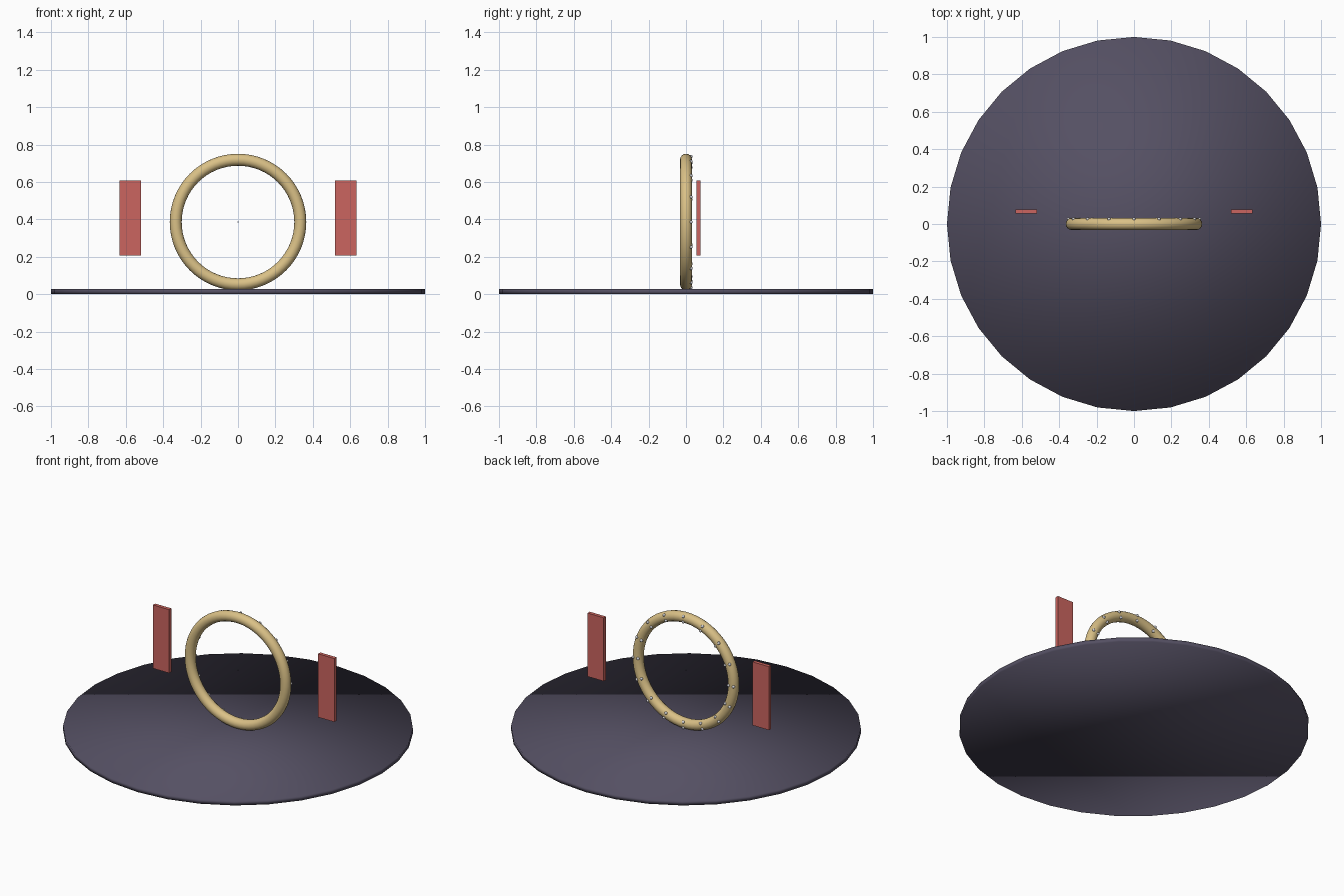
import bpy
from math import cos, sin, tau, pi

if "Cube" in bpy.data.objects:
    bpy.data.objects.remove(bpy.data.objects["Cube"])

RING_Z, RING_R, TUBE_R = 0.386, 0.333, 0.032


def material(name, color):
    mat = bpy.data.materials.new(name)
    mat.diffuse_color = color
    mat.use_nodes = True
    mat.node_tree.nodes["Principled BSDF"].inputs["Base Color"].default_value = mat.diffuse_color
    return mat


dark = material("dark_violet", (0.09, 0.08, 0.125, 1))
gold = material("gold", (0.70, 0.53, 0.24, 1))
red = material("red_glass", (0.60, 0.13, 0.115, 0.85))
silver = material("silver", (0.65, 0.65, 0.68, 1))


def finish(name, mat, smooth=True):
    obj = bpy.context.object
    obj.name = name
    obj.data.materials.append(mat)
    if smooth:
        bpy.ops.object.shade_smooth()
    return obj


# Round floor plate, softly shaded across its rim
bpy.ops.mesh.primitive_cylinder_add(vertices=32, radius=1, depth=0.028, location=(0, 0, 0.014))
finish("floor_plate", dark)

# Upright ring
bpy.ops.mesh.primitive_torus_add(major_segments=64, minor_segments=16, major_radius=RING_R,
                                 minor_radius=TUBE_R, location=(0, 0, RING_Z), rotation=(pi / 2, 0, 0))
finish("ring", gold)

# Paired studs around the back of the ring
for i in range(16):
    a = tau * i / 16
    for side, offset in (("inner", -0.017), ("outer", 0.017)):
        r = RING_R + offset
        bpy.ops.mesh.primitive_uv_sphere_add(segments=10, ring_count=6, radius=0.009,
                                             location=(r * cos(a), 0.027, RING_Z + r * sin(a)))
        finish(f"{side}_stud_{i + 1}", silver)

# Tiny bead at the centre of the ring
bpy.ops.mesh.primitive_uv_sphere_add(segments=8, ring_count=6, radius=0.004, location=(0, 0, RING_Z))
finish("centre_bead", dark)

# Floating side panels
for side, s in (("left", -1), ("right", 1)):
    bpy.ops.mesh.primitive_cube_add(size=1, location=(s * 0.576, 0.067, 0.408))
    bpy.context.object.scale = (0.113, 0.022, 0.4)
    bpy.ops.object.transform_apply(location=False, rotation=False, scale=True)
    finish(f"{side}_panel", red, smooth=False)
